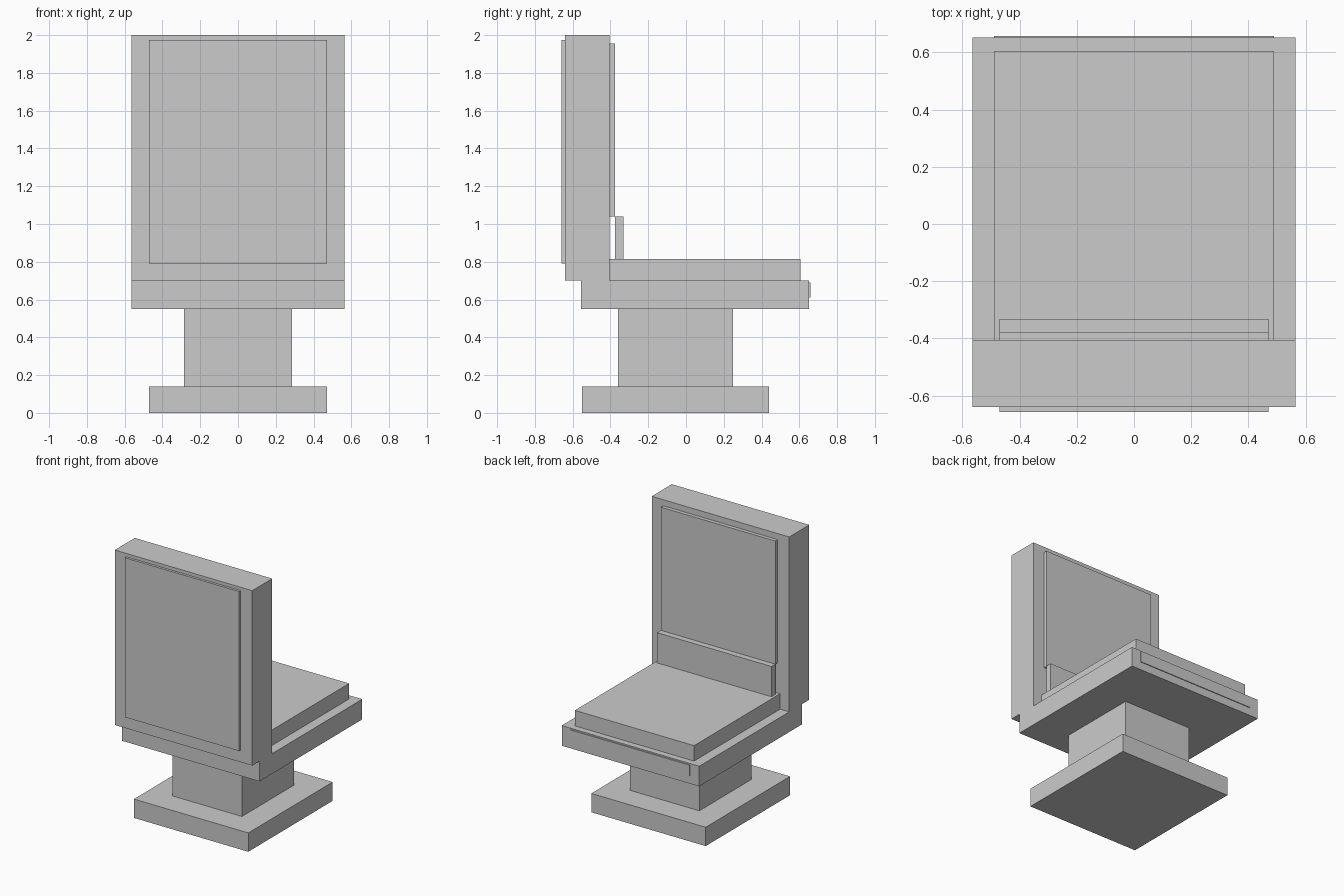
import bpy

if "Cube" in bpy.data.objects:
    bpy.data.objects.remove(bpy.data.objects["Cube"])


def box(name, half_width, y0, y1, z0, z1):
    """Box centred on x = 0, given its y and z extents."""
    bpy.ops.mesh.primitive_cube_add(size=1, location=(0, (y0 + y1) / 2, (z0 + z1) / 2))
    obj = bpy.context.object
    obj.name = name
    obj.scale = (2 * half_width, y1 - y0, z1 - z0)
    bpy.ops.object.transform_apply(location=False, rotation=False, scale=True)
    return obj


# Foot and column
box("base_plate", 0.47, -0.55, 0.44, 0.0, 0.14)
box("pedestal", 0.285, -0.36, 0.25, 0.14, 0.55)

# Seat
box("seat_frame", 0.565, -0.555, 0.652, 0.55, 0.70)
box("seat_cushion", 0.49, -0.405, 0.605, 0.70, 0.815)
box("seat_edge_trim", 0.49, 0.652, 0.658, 0.61, 0.69)

# Backrest with its panels
box("backrest", 0.565, -0.64, -0.405, 0.70, 2.0)
box("backrest_rear_panel", 0.47, -0.658, -0.64, 0.79, 1.975)
box("backrest_pad", 0.47, -0.405, -0.377, 1.04, 1.955)
box("lumbar_pad", 0.47, -0.377, -0.332, 0.815, 1.04)
